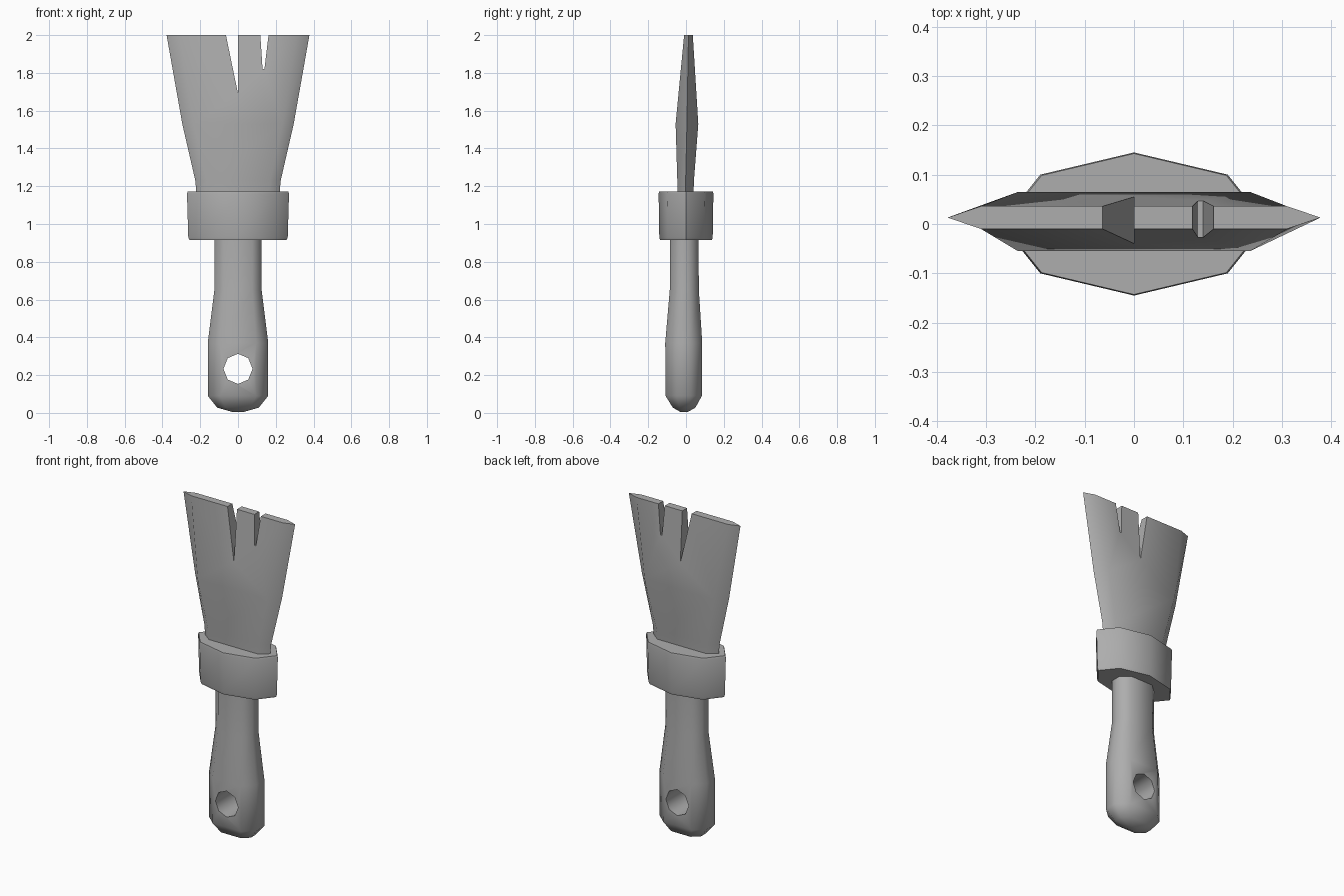
import bpy, bmesh, math

if "Cube" in bpy.data.objects:
    bpy.data.objects.remove(bpy.data.objects["Cube"])

grey = bpy.data.materials.new("plain_grey")
grey.diffuse_color = (0.42, 0.42, 0.42, 1)
grey.use_nodes = True
grey.node_tree.nodes["Principled BSDF"].inputs["Base Color"].default_value = grey.diffuse_color


def loft(name, rings, material=grey):
    """Skin a stack of equal-length rings and cap both ends."""
    bm = bmesh.new()
    loops = [[bm.verts.new(p) for p in ring] for ring in rings]
    n = len(loops[0])
    for a, b in zip(loops, loops[1:]):
        for i in range(n):
            j = (i + 1) % n
            bm.faces.new((a[i], a[j], b[j], b[i]))
    bm.faces.new(loops[0][::-1])
    bm.faces.new(loops[-1])
    bmesh.ops.recalc_face_normals(bm, faces=bm.faces)
    mesh = bpy.data.meshes.new(name)
    bm.to_mesh(mesh)
    bm.free()
    mesh.materials.append(material)
    obj = bpy.data.objects.new(name, mesh)
    bpy.context.collection.objects.link(obj)
    return obj


def activate(obj):
    bpy.ops.object.select_all(action='DESELECT')
    obj.select_set(True)
    bpy.context.view_layer.objects.active = obj


def cut(obj, outline):
    """Cut an x-z outline straight through the object."""
    cutter = loft("cutter", [[(x, y, z) for x, z in outline] for y in (-0.4, 0.4)])
    cutter.hide_render = True
    mod = obj.modifiers.new("cut", 'BOOLEAN')
    mod.operation = 'DIFFERENCE'
    mod.solver = 'EXACT'
    mod.object = cutter
    activate(obj)
    bpy.ops.object.modifier_apply(modifier=mod.name)
    bpy.data.objects.remove(cutter)


def smooth(obj, degrees):
    activate(obj)
    bpy.ops.object.shade_smooth_by_angle(angle=math.radians(degrees))


# Handle: chamfered oval section (z, half width, back y, front y)
def handle_ring(z, w, y0, y1):
    c, d = (y0 + y1) / 2, (y1 - y0) / 2
    shape = [(1, -0.4), (1, 0.4), (0.6, 1), (-0.6, 1),
             (-1, 0.4), (-1, -0.4), (-0.6, -1), (0.6, -1)]
    return [(x * w, c + y * d, z) for x, y in shape]


handle = loft("handle", [handle_ring(*r) for r in (
    (0.005, 0.03, -0.03, 0.01),
    (0.028, 0.11, -0.07, 0.05),
    (0.09, 0.16, -0.108, 0.084),
    (0.37, 0.16, -0.11, 0.086),
    (0.65, 0.125, -0.086, 0.068),
    (0.96, 0.125, -0.084, 0.066))])

# Hanging hole
cut(handle, [(0.077 * math.cos(i * math.pi / 4),
              0.233 + 0.08 * math.sin(i * math.pi / 4)) for i in range(8)])
smooth(handle, 50)

# Collar: eight-sided band between handle and bristles
plan = [(0.27, 0), (0.19, 0.1), (0, 0.145), (-0.19, 0.1),
        (-0.27, 0), (-0.19, -0.1), (0, -0.145), (0.19, -0.1)]
collar = loft("collar", [[(x * s, y * s, z) for x, y in plan] for z, s in (
    (0.915, 0.95), (0.93, 0.975), (1.16, 1.0), (1.172, 0.985))])
smooth(collar, 55)


# Bristles: flat section with pointed sides (z, tip x, corner x, back y, front y)
def bristle_ring(z, tip, corner, y0, y1):
    c = (y0 + y1) / 2
    return [(tip, c, z), (corner, y1, z), (-corner, y1, z),
            (-tip, c, z), (-corner, y0, z), (corner, y0, z)]


bristles = loft("bristles", [bristle_ring(*r) for r in (
    (1.1, 0.215, 0.16, -0.045, 0.038),
    (1.23, 0.226, 0.17, -0.046, 0.042),
    (1.53, 0.295, 0.235, -0.055, 0.065),
    (2.0, 0.378, 0.31, -0.01, 0.036))])

# Splits in the bristle tip
cut(bristles, [(-0.068, 2.02), (0, 2.02), (0, 1.69)])
cut(bristles, [(0.117, 2.02), (0.164, 2.02), (0.14, 1.82), (0.13, 1.82)])
smooth(bristles, 50)
